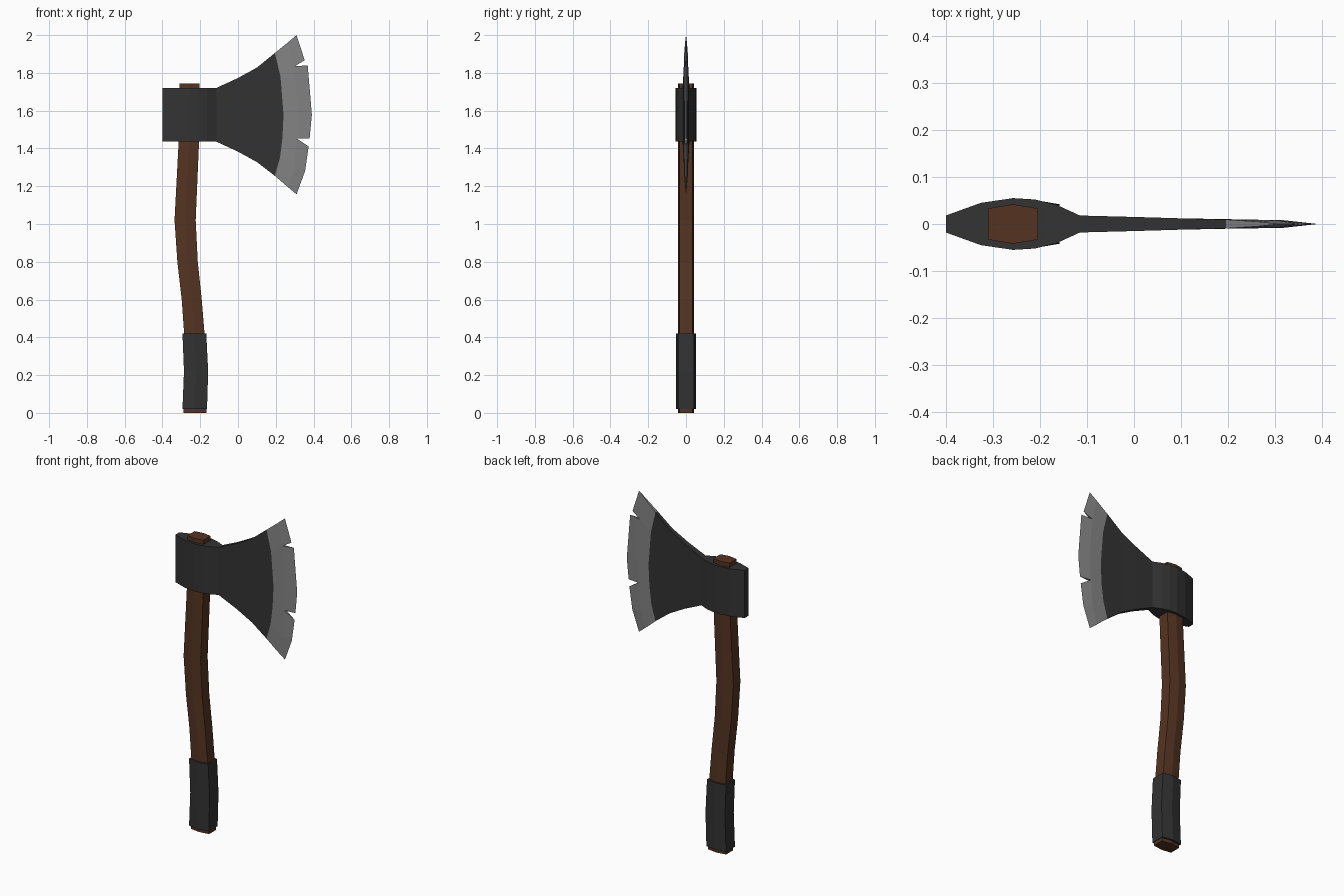
import bpy, bmesh

if "Cube" in bpy.data.objects:
    bpy.data.objects.remove(bpy.data.objects["Cube"])


def material(name, rgb):
    m = bpy.data.materials.new(name)
    m.diffuse_color = (*rgb, 1)
    m.use_nodes = True
    m.node_tree.nodes["Principled BSDF"].inputs["Base Color"].default_value = m.diffuse_color
    return m


WOOD = material("wood", (0.09, 0.034, 0.016))
WRAP = material("grip_wrap", (0.032, 0.032, 0.032))
IRON = material("dark_iron", (0.033, 0.033, 0.033))
STEEL = material("bright_steel", (0.23, 0.23, 0.23))


def finish(name, bm, mats):
    bmesh.ops.recalc_face_normals(bm, faces=bm.faces[:])
    me = bpy.data.meshes.new(name)
    bm.to_mesh(me)
    bm.free()
    for m in mats:
        me.materials.append(m)
    ob = bpy.data.objects.new(name, me)
    bpy.context.collection.objects.link(ob)
    return ob


def hex_loft(name, path, ry, mat):
    """Loft a flat-sided hexagon along (centre x, z, half width) stations."""
    bm = bmesh.new()
    shape = [(-1, -.79), (0, -1), (1, -.79), (1, .79), (0, 1), (-1, .79)]
    rings = [[bm.verts.new((cx + u * w, v * ry, z)) for u, v in shape]
             for cx, z, w in path]
    for a, b in zip(rings, rings[1:]):
        for i in range(6):
            j = (i + 1) % 6
            bm.faces.new((a[i], a[j], b[j], b[i]))
    bm.faces.new(rings[0])
    bm.faces.new(rings[-1])
    return finish(name, bm, [mat])


def mirrored_solid(name, points, polys, mats):
    """Build polygons on the -y side, mirror them, and close the rim."""
    bm = bmesh.new()
    front, back = {}, {}
    for k, (x, y, z) in points.items():
        front[k] = bm.verts.new((x, -y, z))
        back[k] = bm.verts.new((x, y, z)) if y else front[k]
    edges = {}
    for keys, mi in polys:
        for side in (front, back):
            bm.faces.new([side[k] for k in keys]).material_index = mi
        for a, b in zip(keys, keys[1:] + keys[:1]):
            edges.setdefault(frozenset((a, b)), []).append((a, b, mi))
    for use in edges.values():
        if len(use) == 1:
            a, b, mi = use[0]
            ring = list(dict.fromkeys((front[a], front[b], back[b], back[a])))
            if len(ring) > 2:
                bm.faces.new(ring).material_index = mi
    return finish(name, bm, mats)


# Curved wooden handle
hex_loft("handle", [(-.228, 0, .06), (-.222, .22, .058), (-.231, .42, .054),
                    (-.245, .6, .053), (-.267, .8, .054), (-.28, 1.02, .056),
                    (-.26, 1.44, .054), (-.257, 1.745, .053)], .042, WOOD)

# Wrapped grip
hex_loft("grip", [(-.229, .02, .065), (-.222, .22, .064), (-.231, .42, .063)],
         .053, WRAP)

# Axe head: poll, eye and flaring cheek stations (x, half thickness, half height)
MID = 1.578
stations = [(-.4, .018, .142), (-.325, .045, .142), (-.257, .055, .142),
            (-.21, .052, .142), (-.165, .041, .142), (-.115, .018, .142),
            (0, .015, .195), (.1, .012, .25)]
pts, polys = {}, []
for i, (x, y, h) in enumerate(stations):
    pts["t%d" % i] = (x, y, MID + h)
    pts["b%d" % i] = (x, y, MID - h)
    if i:
        polys.append((["t%d" % (i - 1), "b%d" % (i - 1), "b%d" % i, "t%d" % i], 0))

# Inner line of the steel, bevel line, and chipped cutting edge
inner = [(.195, 1.905), (.225, 1.78), (.241, 1.578), (.235, 1.453), (.222, 1.35), (.195, 1.255)]
bevel = [(.265, 1.962), (.3, 1.835), (.318, 1.578), (.31, 1.453), (.297, 1.29), (.265, 1.195)]
cut = [(.31, 2), (.353, 1.867), (.369, 1.84), (.391, 1.578), (.379, 1.453),
       (.374, 1.411), (.355, 1.28), (.31, 1.157)]
for tag, line, y in (("i", inner, .0095), ("m", bevel, .008), ("c", cut, 0)):
    for i, (x, z) in enumerate(line):
        thick = y * (.6 if tag == "m" and i in (0, 5) else 1)
        pts[tag + str(i)] = (x, thick, z)

polys.append((["t7", "b7"] + ["i%d" % i for i in range(5, -1, -1)], 0))
for i in range(5):
    polys.append((["i%d" % i, "i%d" % (i + 1), "m%d" % (i + 1), "m%d" % i], 1))
for i, c in enumerate((0, 2, 3, 5, 6)):   # skipped spans form the two chips
    polys.append((["m%d" % i, "m%d" % (i + 1), "c%d" % (c + 1), "c%d" % c], 1))

mirrored_solid("axe_head", pts, polys, [IRON, STEEL])
